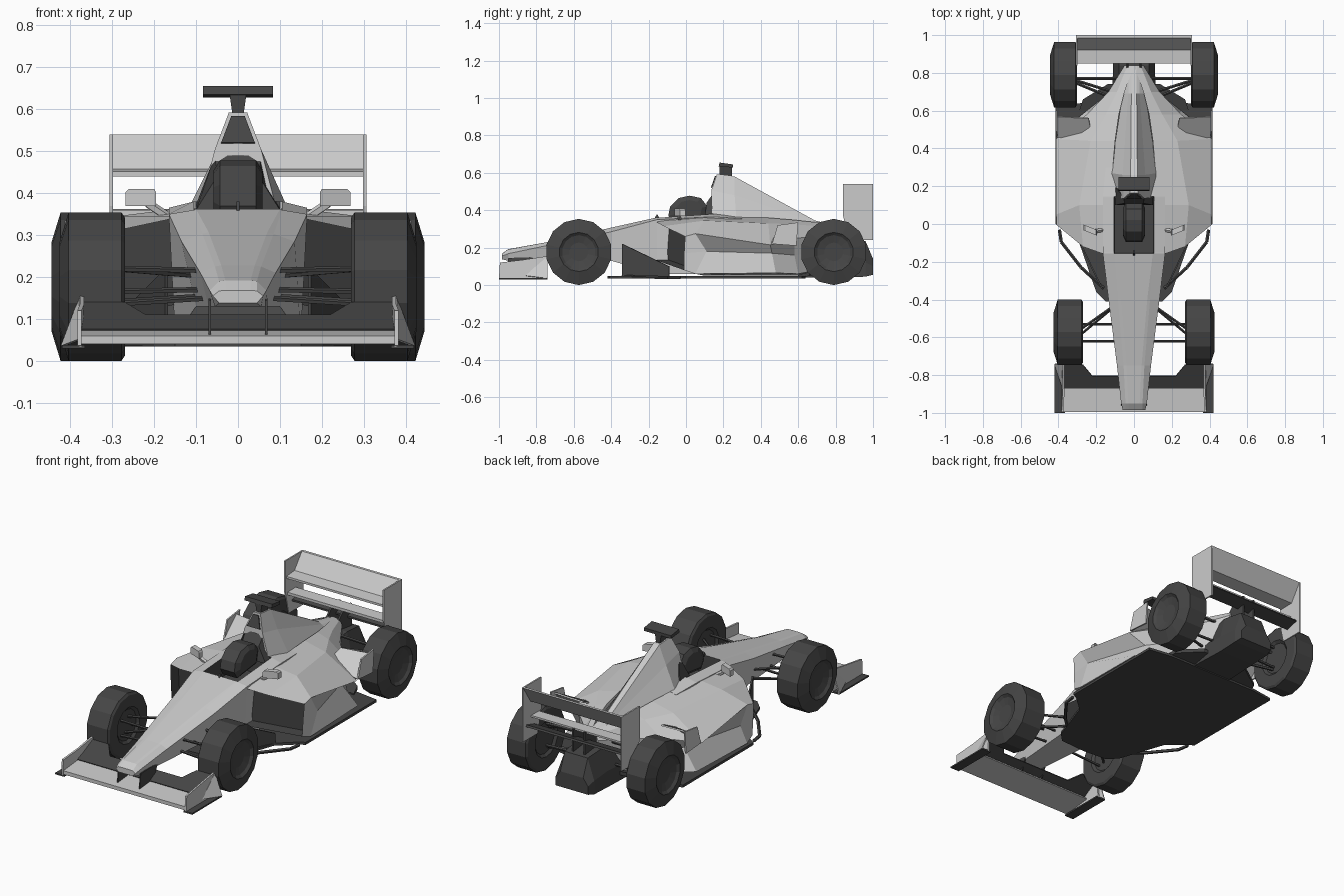
import bpy, bmesh, math
from mathutils import Vector, Matrix

dark = bpy.data.materials.new("dark_grey")
dark.diffuse_color = (0.06, 0.06, 0.06, 1)


def finish(name, bm, is_dark=False, mirror=False, thick=0):
    bmesh.ops.remove_doubles(bm, verts=bm.verts, dist=1e-5)
    bmesh.ops.recalc_face_normals(bm, faces=bm.faces)
    me = bpy.data.meshes.new(name)
    bm.to_mesh(me)
    bm.free()
    ob = bpy.data.objects.new(name, me)
    bpy.context.collection.objects.link(ob)
    if is_dark:
        me.materials.append(dark)
    if thick:
        m = ob.modifiers.new("thickness", 'SOLIDIFY')
        m.thickness, m.offset = thick, 0
    if mirror:
        ob.modifiers.new("mirror", 'MIRROR')
    return ob


def loft_bm(rings):
    bm = bmesh.new()
    vs = [[bm.verts.new(p) for p in r] for r in rings]
    n = len(vs[0])
    for a, b in zip(vs, vs[1:]):
        for i in range(n):
            j = (i + 1) % n
            bm.faces.new((a[i], a[j], b[j], b[i]))
    bm.faces.new(vs[0])
    bm.faces.new(vs[-1])
    bm.faces.ensure_lookup_table()
    return bm


def loft(name, rings, **kw):
    return finish(name, loft_bm(rings), **kw)


def sym(half):
    # half ring from top centre to bottom centre, completed across x
    return half + [(-x, y, z) for x, y, z in reversed(half) if x > 0]


def span(name, profile, x0, x1, **kw):
    # (y, z) profile extruded along x
    return loft(name, [[(x, y, z) for y, z in profile] for x in (x0, x1)], **kw)


def panel(name, pts, thick=0.008, is_dark=False, mirror=True):
    bm = bmesh.new()
    bm.faces.new([bm.verts.new(p) for p in pts])
    return finish(name, bm, is_dark, mirror, thick)


def rod(name, a, b, r=0.006, is_dark=True):
    a, b = Vector(a), Vector(b)
    bm = bmesh.new()
    rot = (b - a).to_track_quat('Z', 'Y').to_matrix().to_4x4()
    bmesh.ops.create_cone(bm, cap_ends=True, segments=5, radius1=r, radius2=r, depth=(b - a).length,
                          matrix=Matrix.Translation((a + b) / 2) @ rot)
    return finish(name, bm, is_dark, True)


# Wheels: lathed 14-sided tyres with shallow hubs
def wheel(name, y, x0, x1):
    prof = [(x0 + .012, .085), (x0, .1), (x0, .165), (x0 + .008, .177), (x1 - .022, .177),
            (x1, .105), (x1 - .012, .09), (x1 - .022, .05)]
    loft(name, [[(x, y + r * math.sin(k * math.tau / 14), .177 + r * math.cos(k * math.tau / 14))
                 for k in range(14)] for x, r in prof], is_dark=True, mirror=True)


wheel("front_wheel", -.573, .27, .426)
wheel("rear_wheel", .79, .302, .445)

# Nose and cockpit tub: y, centre z, top edge pair, shoulder, lower edge
tub = [(-.985, .168, .03, .045, .167, .06, .155, .045, .138),
       (-.95, .192, .03, .045, .19, .068, .168, .055, .13),
       (-.75, .228, .04, .055, .225, .09, .21, .07, .13),
       (-.4, .307, .07, .085, .303, .135, .285, .1, .13),
       (-.155, .362, .1, .105, .36, .165, .35, .15, .06),
       (-.15, .27, .1, .105, .36, .165, .35, .15, .06),
       (.14, .27, .1, .105, .38, .165, .365, .15, .06),
       (.145, .38, .1, .105, .38, .165, .365, .15, .06),
       (.3, .37, .08, .1, .365, .15, .355, .15, .06)]
tub_ob = loft("nose_and_cockpit", [sym([(0, y, c), (a, y, c), (b, y, bz), (s, y, sz), (l, y, lz), (0, y, lz)])
                                   for y, c, a, b, bz, s, sz, l, lz in tub])
tub_ob.data.materials.append(None)
tub_ob.data.materials.append(dark)
for f in tub_ob.data.polygons:
    if abs(f.center.x) < .104 and .2 < f.center.z < .34 and -.156 < f.center.y < .146:
        f.material_index = 1

# Side pods: undercut flanks, tapering tail, recessed dark intakes
pod = [[(.13, -.17, .345), (.27, -.12, .315), (.41, -.005, .26), (.405, -.01, .17), (.4, -.01, .08), (.13, -.18, .14)],
       [(.13, .1, .365), (.29, .1, .345), (.412, .05, .275), (.41, .11, .18), (.41, .05, .06), (.1, .1, .05)],
       [(.1, .44, .36), (.23, .44, .33), (.412, .45, .215), (.31, .46, .17), (.4, .48, .065), (.1, .44, .05)],
       [(.08, .58, .348), (.15, .58, .325), (.25, .58, .25), (.24, .58, .16), (.25, .6, .06), (.08, .6, .05)],
       [(.05, .7, .335), (.09, .7, .315), (.135, .7, .26), (.13, .7, .17), (.12, .7, .08), (.05, .7, .07)],
       [(0, .84, .312), (.035, .84, .305), (.05, .84, .28), (.05, .84, .2), (.05, .84, .12), (0, .84, .12)]]
bm = loft_bm(pod)
mouth = bm.faces[-2]
bmesh.ops.inset_region(bm, faces=[mouth], thickness=.022)
bmesh.ops.translate(bm, verts=mouth.verts, vec=(0, .07, 0))
mouth.material_index = 1
for e in mouth.edges:
    for f in e.link_faces:
        f.material_index = 1
pod_ob = finish("side_pod", bm, mirror=True)
pod_ob.data.materials.append(None)
pod_ob.data.materials.append(dark)

# Engine cover, air intake, headrest and helmet
loft("engine_cover", [sym(r) for r in (
    [(0, .165, .592), (.022, .165, .592), (.055, .135, .505), (.095, .14, .35), (0, .14, .35)],
    [(0, .26, .58), (.018, .26, .58), (.06, .26, .48), (.125, .27, .35), (0, .27, .34)],
    [(0, .69, .345), (.014, .69, .345), (.03, .69, .335), (.06, .69, .31), (0, .69, .3)],
    [(0, .84, .31), (.012, .84, .31), (.025, .84, .305), (.04, .84, .29), (0, .84, .28)])])
panel("air_intake", [(-.016, .158, .583), (.016, .158, .583), (.04, .136, .52), (-.04, .136, .52)],
      .006, True, False)
loft("headrest", [sym(r) for r in (
    [(0, .11, .44), (.05, .11, .44), (.1, .1, .36), (0, .1, .36)],
    [(0, .145, .49), (.055, .145, .49), (.105, .2, .36), (0, .2, .36)])], is_dark=True)
head = [(.6, -.095, .37), (.6, -.085, .42), (.75, -.04, .465), (.75, .02, .478), (.75, .08, .465),
        (.75, .115, .42), (.75, .1, .35), (.6, -.07, .33)]
loft("helmet", [[(s * .058, .015 + (y - .015) * k, .4 + (z - .4) * k) for _, y, z in head]
                for s, k in ((-1, .7), (-.75, 1), (.75, 1), (1, .7))], is_dark=True)
span("dash_fin", [(-.17, .355), (-.155, .38), (-.14, .355)], -.004, .004, is_dark=True)

# Roof camera
span("roof_camera", [(.175, .635), (.18, .655), (.25, .645), (.25, .628)], -.083, .083, is_dark=True)
loft("camera_post", [[(s * w, y, z) for s, y in ((-1, .18), (1, .18), (1, .245), (-1, .245))]
                     for w, z in ((.012, .58), (.02, .635))], is_dark=True)

# Mirrors
loft("mirror_housing", [[(x, y + (x - .2) * .4, z) for x, z in
                         ((.195, .37), (.268, .37), (.268, .402), (.26, .41), (.2, .41), (.195, .402))]
                        for y in (-.06, -.03)], mirror=True)
rod("mirror_stalk", (.155, -.03, .335), (.215, -.04, .375), .011, False)

# Floor, diffuser and gearbox
outline = [(0, -.42), (.15, -.41), (.2, -.36), (.29, -.1), (.38, -.02), (.415, 0), (.415, .62), (.28, .64), (0, .64)]
loft("floor", [sym([(x, y, z) for x, y in outline]) for z in (.034, .048)], is_dark=True)
loft("diffuser", [sym([(0, y, z + .02), (w, y, z + .02), (w, y, z), (0, y, z)])
                  for y, w, z in ((.6, .29, .035), (.66, .27, .05), (.74, .14, .07))], is_dark=True)
loft("gearbox", [sym([(0, y, t), (w, y, t), (v, y, m), (v, y, b), (0, y, b)])
                 for y, w, t, v, m, b in ((.6, .07, .2, .12, .12, .04), (.84, .08, .25, .11, .13, .04),
                                          (.96, .07, .235, .11, .12, .045), (1, .07, .14, .1, .1, .055))], is_dark=True)

# Barge boards and floor struts
panel("barge_board", [(.17, -.34, .045), (.17, -.34, .22), (.29, -.09, .1), (.29, -.09, .045)], is_dark=True)
strut = [(.395, -.03, .04), (.385, -.095, .04), (.28, -.23, .042), (.16, -.34, .045)]
for a, b in zip(strut, strut[1:]):
    rod("floor_strut", a, b, .009)

# Winglets ahead of the rear wheels
panel("winglet", [(.22, .45, .26), (.41, .46, .22), (.41, .57, .32), (.24, .56, .31)])
panel("winglet_plate", [(.41, .46, .22), (.41, .49, .32), (.41, .6, .335), (.41, .59, .21)])

# Front wing
span("front_wing", [(-.995, .04), (-.995, .06), (-.84, .075), (-.83, .06)], -.375, .375)
panel("front_flap", [(0, -.87, .073), (.375, -.87, .073), (.375, -.745, .137), (.27, -.745, .137),
                     (.22, -.805, .107), (0, -.805, .107)], is_dark=True)
panel("front_endplate", [(.378, -1, .035), (.378, -.995, .12), (.372, -.87, .135), (.372, -.74, .155), (.378, -.74, .035)], .01)
panel("front_endplate_fin", [(.38, -.86, .05), (.376, -.74, .152), (.42, -.74, .035)], .006)
span("front_foot_plate", [(-1, .03), (-1, .038), (-.74, .038), (-.74, .03)], .365, .42, is_dark=True, mirror=True)
span("wing_pylon", [(-.96, .06), (-.95, .145), (-.8, .15), (-.84, .065)], .064, .07, is_dark=True, mirror=True)

# Rear wing
span("rear_wing", [(.85, .44), (.85, .452), (.92, .458), (.985, .54), (1, .54), (.935, .442)], -.3, .3)
span("rear_beam_upper", [(.86, .345), (.86, .36), (.93, .362), (.93, .352)], -.3, .3)
span("rear_beam_lower", [(.9, .295), (.9, .305), (.97, .325), (.975, .315)], -.3, .3, is_dark=True)
panel("rear_endplate", [(.302, .84, .54), (.302, 1, .54), (.302, 1, .24), (.302, .87, .24), (.302, .84, .37)])
span("rear_wing_mount", [(.82, .2), (.82, .3), (.88, .36), (.94, .36), (.94, .2)], .03, .04, is_dark=True, mirror=True)

# Suspension arms
for y0, y1, z0, z1 in ((-.62, -.62, .15, .135), (-.4, -.6, .155, .14), (-.62, -.62, .215, .22),
                       (-.4, -.57, .2, .22), (-.53, -.53, .17, .165)):
    rod("front_arm", (.06, y0, z0), (.3, y1, z1), .007)
for y0, y1, z in ((.68, .77, .13), (.64, .76, .24), (.77, .77, .26), (.77, .77, .14)):
    rod("rear_arm", (.05, y0, z), (.34, y1, z - .01), .008)
